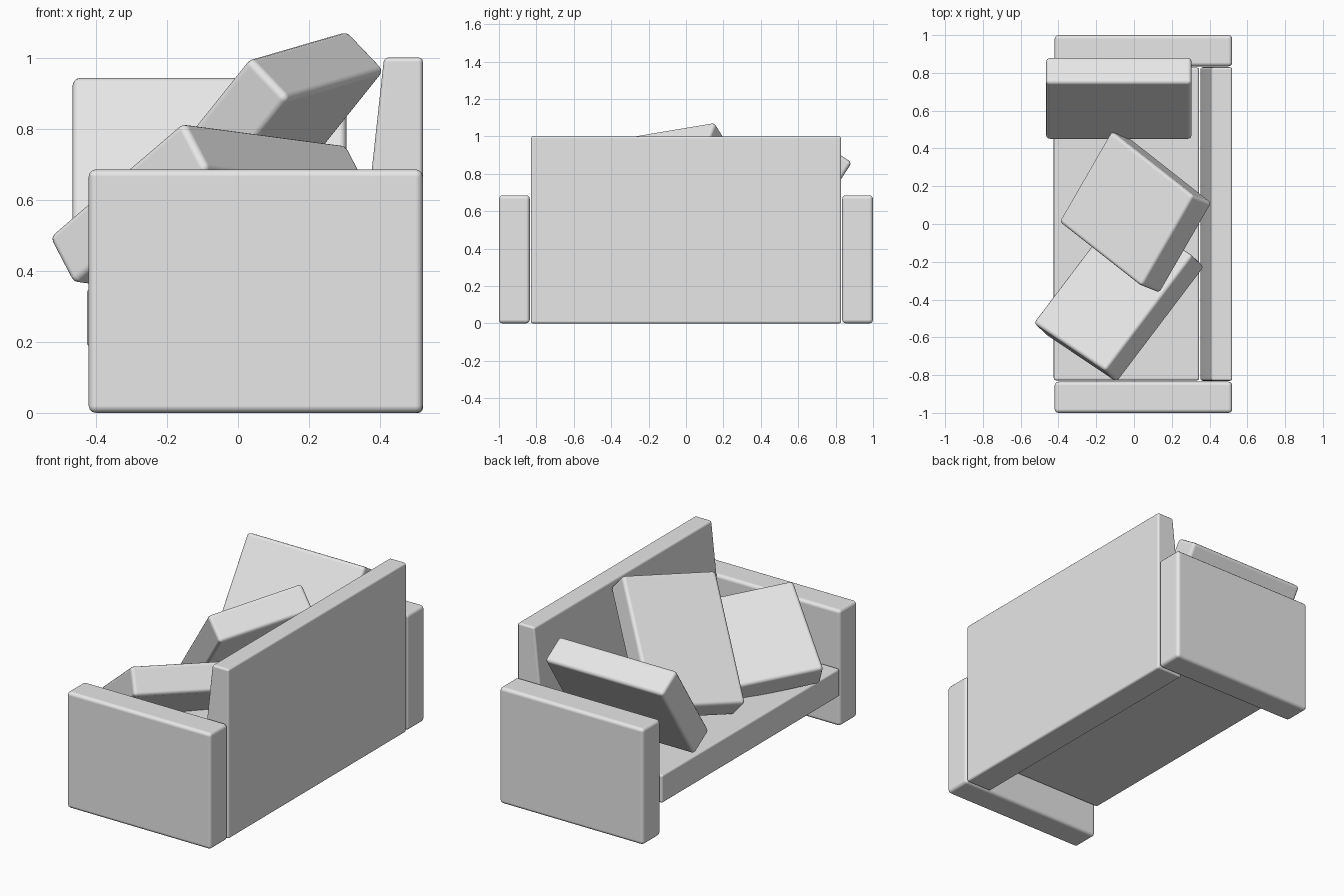
import bpy
import bmesh
from mathutils import Matrix, Vector

cube = bpy.data.objects.get("Cube")
if cube:
    bpy.data.objects.remove(cube, do_unlink=True)

# Single upholstery colour
fabric = bpy.data.materials.new("light_grey_fabric")
fabric.use_nodes = True
GREY = (0.8, 0.8, 0.8, 1)
fabric.diffuse_color = GREY
fabric.node_tree.nodes["Principled BSDF"].inputs["Base Color"].default_value = GREY


def finish(name, bm, radius):
    """Turn a bmesh into a softly rounded, smooth-shaded object."""
    bmesh.ops.recalc_face_normals(bm, faces=bm.faces)
    mesh = bpy.data.meshes.new(name)
    bm.to_mesh(mesh)
    bm.free()
    mesh.materials.append(fabric)
    for poly in mesh.polygons:
        poly.use_smooth = True
    obj = bpy.data.objects.new(name, mesh)
    bpy.context.collection.objects.link(obj)
    bevel = obj.modifiers.new("rounded_edges", "BEVEL")
    bevel.width = radius
    bevel.segments = 3
    bevel.limit_method = "ANGLE"
    bevel.harden_normals = True
    return obj


def box(name, low, high, radius=0.02):
    low, high = Vector(low), Vector(high)
    bm = bmesh.new()
    bmesh.ops.create_cube(bm, size=1)
    bmesh.ops.scale(bm, vec=high - low, verts=bm.verts)
    bmesh.ops.translate(bm, vec=(low + high) / 2, verts=bm.verts)
    return finish(name, bm, radius)


def cushion(name, centre, long_axis, short_axis, size=(0.77, 0.56, 0.165)):
    """Loose cushion placed by the directions of its long and short sides."""
    a = Vector(long_axis).normalized()
    c = a.cross(Vector(short_axis)).normalized()
    b = c.cross(a)
    obj = box(name, -Vector(size) / 2, Vector(size) / 2)
    turn = Matrix((a, b, c)).transposed().to_4x4()
    obj.matrix_world = Matrix.Translation(centre) @ turn


# Arms
for name, y in (("right_arm", -0.9175), ("left_arm", 0.9175)):
    box(name, (-0.42, y - 0.0825, 0), (0.52, y + 0.0825, 0.685))

# Raised seat base
box("seat", (-0.425, -0.828, 0.185), (0.345, 0.828, 0.35), 0.012)

# Backrest with a leaning front face
profile = [(0.352, 0), (0.352, 0.46), (0.411, 1), (0.52, 1), (0.52, 0)]
bm = bmesh.new()
face = bm.faces.new([bm.verts.new((x, -0.83, z)) for x, z in profile])
side = bmesh.ops.extrude_face_region(bm, geom=[face])["geom"]
bmesh.ops.translate(bm, vec=(0, 1.66, 0),
                    verts=[v for v in side if isinstance(v, bmesh.types.BMVert)])
finish("backrest", bm, 0.012)

# Tossed cushions
cushion("left_cushion", (-0.08, 0.665, 0.67), (1, 0, 0), (0, 0.545, 0.84))
cushion("middle_cushion", (0.008, 0.0625, 0.712), (0.56, -0.44, 0.70), (0.496, 0.856, 0.146))
cushion("right_cushion", (-0.08, -0.375, 0.56), (0.602, 0.795, -0.08), (0.654, -0.484, 0.582))
